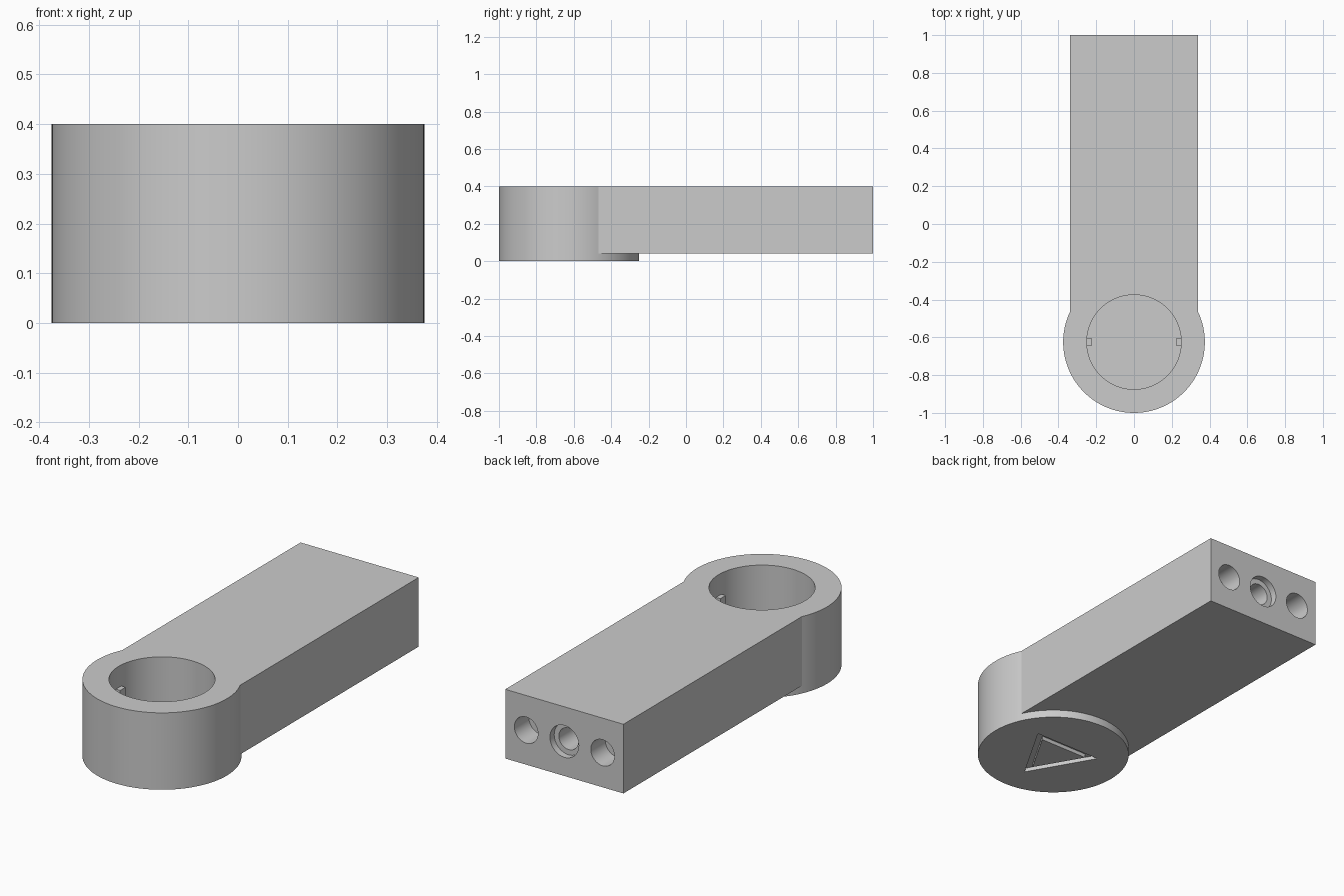
import bpy, bmesh
from math import sin, cos, pi, radians
from mathutils import Matrix

if "Cube" in bpy.data.objects:
    bpy.data.objects.remove(bpy.data.objects["Cube"])

HEAD_Y = -0.625
SEG = 128


def prism(name, points, z0, z1):
    """Closed vertical prism from a counter-clockwise outline."""
    bm = bmesh.new()
    low = [bm.verts.new((x, y, z0)) for x, y in points]
    high = [bm.verts.new((x, y, z1)) for x, y in points]
    bm.faces.new(low[::-1])
    bm.faces.new(high)
    n = len(points)
    for i in range(n):
        j = (i + 1) % n
        bm.faces.new((low[i], low[j], high[j], high[i]))
    mesh = bpy.data.meshes.new(name)
    bm.to_mesh(mesh)
    bm.free()
    ob = bpy.data.objects.new(name, mesh)
    bpy.context.collection.objects.link(ob)
    return ob


def ring(r, n=SEG, y=HEAD_Y, start=0.0):
    return [(r * cos(start + 2 * pi * i / n), y + r * sin(start + 2 * pi * i / n))
            for i in range(n)]


def box(name, x0, x1, y0, y1, z0, z1):
    return prism(name, [(x0, y0), (x1, y0), (x1, y1), (x0, y1)], z0, z1)


def end_hole(name, x, r, depth):
    """Cylinder lying along y that opens on the back end face."""
    ob = prism(name, ring(r, 48, 0), -0.05, depth)
    ob.data.transform(Matrix.Translation((x, 1, 0.22)) @ Matrix.Rotation(radians(90), 4, 'X'))
    return ob


def combine(target, tool, operation):
    tool.hide_render = True
    mod = target.modifiers.new("combine", 'BOOLEAN')
    mod.operation, mod.solver, mod.object = operation, 'EXACT', tool
    bpy.context.view_layer.objects.active = target
    bpy.ops.object.modifier_apply(modifier=mod.name)
    bpy.data.objects.remove(tool)


# Arm joined to the round head, which sits slightly lower
body = prism("holder_arm", ring(0.375), 0, 0.4)
combine(body, box("arm_block", -0.34, 0.34, -0.6, 1, 0.04, 0.4), 'UNION')

# Blind round socket in the head
combine(body, prism("socket", ring(0.25), 0.05, 0.5), 'DIFFERENCE')

# Two small locking tabs inside the socket
for s in (-1, 1):
    a, b = sorted((s * 0.225, s * 0.28))
    combine(body, box("tab", a, b, HEAD_Y - 0.022, HEAD_Y + 0.022, 0.24, 0.29), 'UNION')

# Holes in the back end: two plain, one stepped in the middle
for x, r, d in ((-0.22, 0.068, 0.12), (0.22, 0.068, 0.12), (0, 0.083, 0.035), (0, 0.056, 0.3)):
    combine(body, end_hole("end_hole", x, r, d), 'DIFFERENCE')

# Triangular groove under the head
groove = prism("groove", ring(0.223, 3, start=-pi / 2), -0.05, 0.02)
combine(groove, prism("groove_core", ring(0.16, 3, start=-pi / 2), -0.1, 0.1), 'DIFFERENCE')
combine(body, groove, 'DIFFERENCE')

# Smooth the round walls, keep edges sharp
bpy.ops.object.select_all(action='DESELECT')
body.select_set(True)
bpy.context.view_layer.objects.active = body
bpy.ops.object.shade_smooth_by_angle(angle=radians(20))
